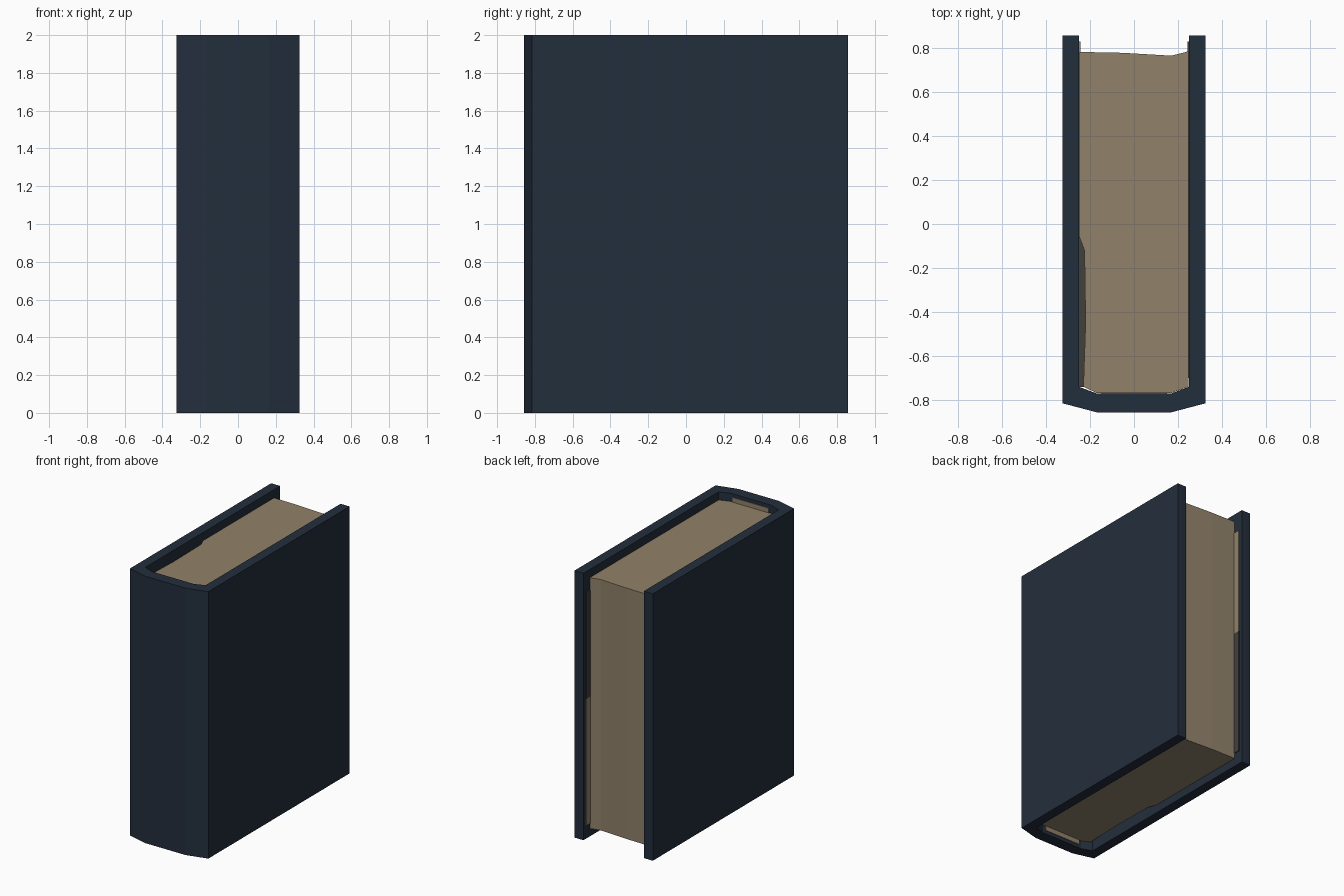
import bpy
import bmesh

cube = bpy.data.objects.get("Cube")
if cube:
    bpy.data.objects.remove(cube, do_unlink=True)


def make_material(name, rgb):
    mat = bpy.data.materials.new(name)
    mat.use_nodes = True
    color = (*rgb, 1.0)
    mat.diffuse_color = color
    bsdf = mat.node_tree.nodes["Principled BSDF"]
    bsdf.inputs["Base Color"].default_value = color
    bsdf.inputs["Roughness"].default_value = 0.8
    return mat


navy = make_material("navy cover", (0.0165, 0.0273, 0.0452))
paper = make_material("aged paper", (0.285, 0.222, 0.144))
dark_paper = make_material("dark endpaper", (0.055, 0.050, 0.045))


def extrude_profile(name, points, bottom, top, mat):
    """Closed outline in plan, raised from bottom to top."""
    bm = bmesh.new()
    face = bm.faces.new([bm.verts.new((x, y, bottom)) for x, y in points])
    raised = bmesh.ops.extrude_face_region(bm, geom=[face])["geom"]
    verts = [g for g in raised if isinstance(g, bmesh.types.BMVert)]
    bmesh.ops.translate(bm, verts=verts, vec=(0, 0, top - bottom))
    bmesh.ops.recalc_face_normals(bm, faces=bm.faces)
    mesh = bpy.data.meshes.new(name)
    bm.to_mesh(mesh)
    bm.free()
    mesh.materials.append(mat)
    obj = bpy.data.objects.new(name, mesh)
    bpy.context.collection.objects.link(obj)
    return obj


def mirrored(half):
    """Complete a symmetric outline from its +x half."""
    return half + [(-x, y) for x, y in reversed(half)]


def rectangle(x1, x2, y1, y2):
    return [(x1, y1), (x2, y1), (x2, y2), (x1, y2)]


# Boards and faceted spine in one wrap
extrude_profile("cover", mirrored([
    (0.165, -0.857), (0.325, -0.815), (0.325, 0.857), (0.25, 0.857),
    (0.25, -0.74), (0.17, -0.77)]), 0, 2, navy)

# Page block with a slightly wavy fore edge
extrude_profile("pages", [
    (-0.17, -0.768), (0.17, -0.768), (0.248, -0.74), (0.248, 0.785),
    (0.17, 0.765), (-0.05, 0.778), (-0.248, 0.782), (-0.248, -0.06),
    (-0.225, -0.12), (-0.22, -0.45), (-0.23, -0.74)], 0.06, 1.94, paper)

# Dark fold between the page block and the board
extrude_profile("endpaper_fold", rectangle(-0.249, -0.215, -0.74, -0.06),
                0.1, 1.92, dark_paper)

# Endpapers on the inner boards, worn to a different tone in each half
for name, side, low, high in (("right", 1, paper, dark_paper),
                              ("left", -1, dark_paper, paper)):
    outline = rectangle(side * 0.244, side * 0.251, -0.7, 0.83)
    extrude_profile(name + "_endpaper_lower", outline, 0.1, 1.05, low)
    extrude_profile(name + "_endpaper_upper", outline, 1.05, 1.85, high)

# Paper lining showing inside the spine above and below the pages
extrude_profile("spine_lining", rectangle(-0.15, 0.15, -0.771, -0.765),
                0.025, 1.975, paper)
